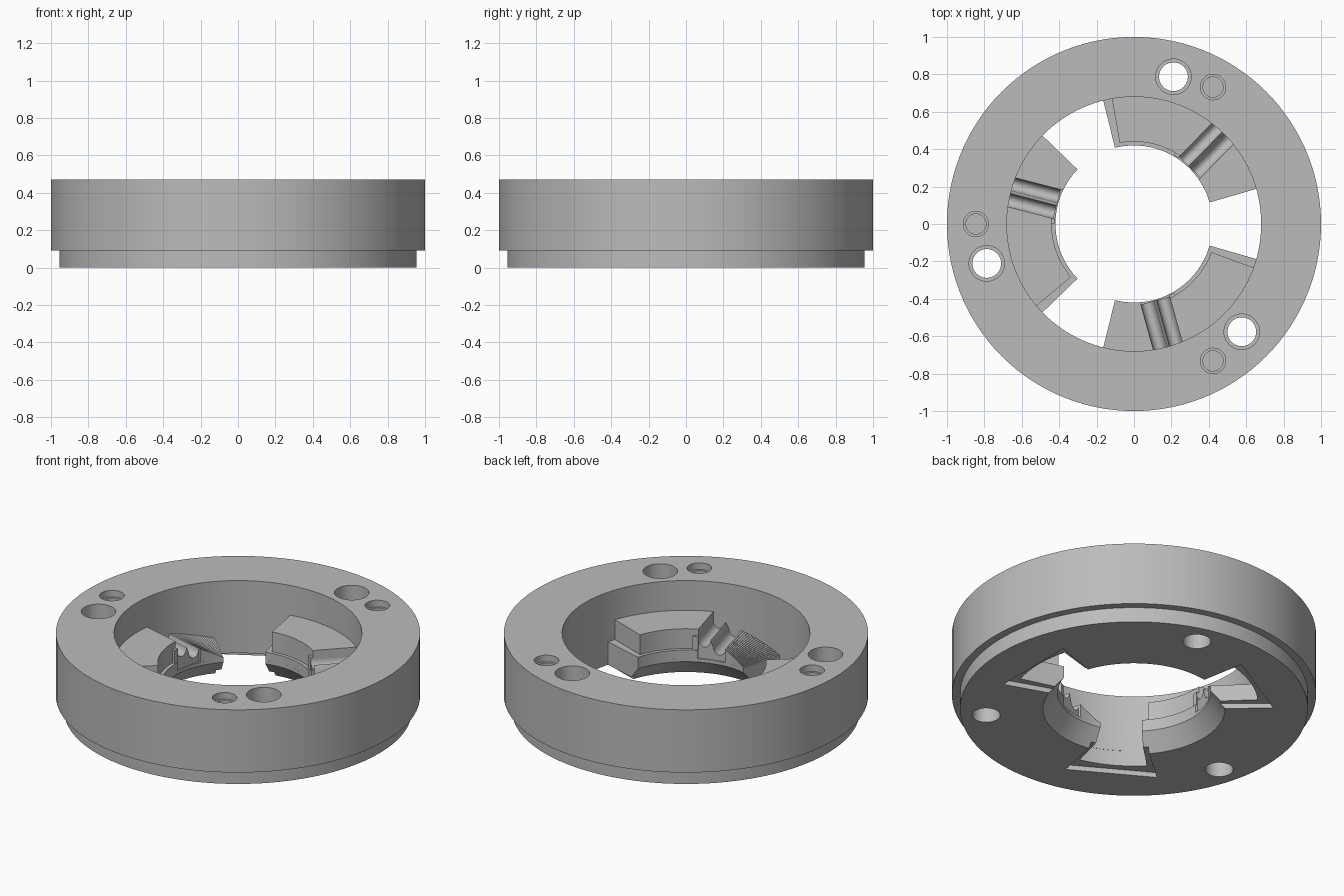
import bpy, bmesh
from math import sin, cos, asin, pi, radians, degrees

if "Cube" in bpy.data.objects:
    bpy.data.objects.remove(bpy.data.objects["Cube"])

grey = bpy.data.materials.new("satin grey")
grey.use_nodes = True
grey.diffuse_color = (0.5, 0.5, 0.5, 1)
grey.node_tree.nodes["Principled BSDF"].inputs["Base Color"].default_value = (0.5, 0.5, 0.5, 1)


def finish(name, bm):
    bmesh.ops.recalc_face_normals(bm, faces=bm.faces)
    mesh = bpy.data.meshes.new(name)
    bm.to_mesh(mesh)
    bm.free()
    mesh.materials.append(grey)
    obj = bpy.data.objects.new(name, mesh)
    bpy.context.collection.objects.link(obj)
    return obj


def smooth(obj):
    bpy.ops.object.select_all(action='DESELECT')
    obj.select_set(True)
    bpy.context.view_layer.objects.active = obj
    bpy.ops.object.shade_smooth_by_angle(angle=radians(30))


def lathe(name, profile, n=120):
    """Closed ring made by turning a closed (radius, height) profile."""
    bm = bmesh.new()
    rows = [[bm.verts.new((r * cos(2 * pi * i / n), r * sin(2 * pi * i / n), z))
             for r, z in profile] for i in range(n)]
    for i in range(n):
        a, b = rows[i], rows[(i + 1) % n]
        for j in range(len(profile)):
            k = (j + 1) % len(profile)
            bm.faces.new((a[j], b[j], b[k], a[k]))
    return finish(name, bm)


def add_sector(bm, r0, r1, start, end, z0, z1, steps):
    """Ring sector; start and end are (inner, outer) angles in degrees."""
    rows = []
    for i in range(steps + 1):
        t = i / steps
        ai, ao = (radians(start[k] + (end[k] - start[k]) * t) for k in (0, 1))
        rows.append([bm.verts.new((r * cos(a), r * sin(a), z)) for r, a, z in
                     ((r0, ai, z0), (r1, ao, z0), (r1, ao, z1), (r0, ai, z1))])
    for a, b in zip(rows, rows[1:]):
        for j in range(4):
            k = (j + 1) % 4
            bm.faces.new((a[j], b[j], b[k], a[k]))
    bm.faces.new(rows[0])
    bm.faces.new(rows[-1])


def sector(name, *args):
    bm = bmesh.new()
    add_sector(bm, *args)
    return finish(name, bm)


def cylinder(name, r, dist, angle, z0, z1):
    a = radians(angle)
    bm = bmesh.new()
    bmesh.ops.create_cone(bm, cap_ends=True, segments=40, radius1=r, radius2=r, depth=z1 - z0)
    bmesh.ops.translate(bm, vec=(dist * cos(a), dist * sin(a), (z0 + z1) / 2), verts=bm.verts)
    return finish(name, bm)


def cut(target, cutter):
    mod = target.modifiers.new("cut", 'BOOLEAN')
    mod.operation = 'DIFFERENCE'
    mod.solver = 'EXACT'
    mod.object = cutter
    bpy.context.view_layer.objects.active = target
    bpy.ops.object.modifier_apply(modifier=mod.name)
    bpy.data.objects.remove(cutter)


WALL, LIP, BLOCK = 0.68, 0.42, 0.44
FLANGE_Z, LEDGE_Z, TOP_Z = 0.12, 0.17, 0.29
HALF = 0.08  # half width of the locking groove

# Main ring with stepped foot and inner flange
body = lathe("mount_ring", [
    (0.955, 0), (0.955, 0.09), (1, 0.09), (1, 0.47), (WALL, 0.47),
    (WALL, FLANGE_Z), (LIP, FLANGE_Z), (LIP, 0.1), (0.5, 0)])

for turn in (0, 120, 240):
    # Bayonet gaps and the shallow recess under each
    lo, hi = (turn - 16,) * 2, (turn + 16,) * 2
    cut(body, sector("gap_cutter", 0.3, WALL + 0.001, lo, hi, -0.1, FLANGE_Z + 0.004, 12))
    lo, hi = (turn - 19.5,) * 2, (turn + 19.5,) * 2
    cut(body, sector("recess_cutter", 0.3, 0.765, lo, hi, -0.1, 0.03, 1))
    # Counterbored through holes and blind screw holes
    cut(body, cylinder("through_cutter", 0.077, 0.815, turn + 75, -0.1, 0.6))
    cut(body, cylinder("bore_cutter", 0.095, 0.815, turn + 75, 0.12, 0.6))
    cut(body, cylinder("screw_cutter", 0.054, 0.845, turn + 60 + 0, 0.2, 0.6))
    cut(body, cylinder("screw_bore_cutter", 0.068, 0.845, turn + 60, 0.43, 0.6))
smooth(body)


def groove_bed(name, angle):
    """Radial bar with two rounded troughs in its top."""
    pts = [(-HALF, 0.1)]
    for centre, rim in ((-0.044, 0.2), (0.044, 0.235)):
        for i in range(11):
            t = pi * i / 10
            pts.append((centre - 0.036 * cos(t), rim - 0.045 * sin(t)))
    pts.append((HALF, 0.1))
    c, s = cos(radians(angle)), sin(radians(angle))
    bm = bmesh.new()
    ends = [[bm.verts.new((x * c - u * s, x * s + u * c, z)) for u, z in pts]
            for x in (0.425, 0.69)]
    for j in range(len(pts)):
        k = (j + 1) % len(pts)
        bm.faces.new((ends[0][j], ends[0][k], ends[1][k], ends[1][j]))
    for end in ends:
        bm.faces.new(end)
    return finish(name, bm)


# Bayonet tabs
OUT = WALL + 0.004
for n, mid in enumerate((60, 180, 300), 1):
    first, last, groove = mid - 44, mid + 44, mid - 14.5

    def beside(r, side):
        return groove + side * degrees(asin(HALF / r))

    # Ledge plate under the raised block
    smooth(sector(f"tab_ledge_{n}", LIP, OUT, (beside(LIP, 1), beside(OUT, 1)),
                  (last, last), FLANGE_Z, LEDGE_Z, 20))
    # Raised block
    smooth(sector(f"tab_block_{n}", BLOCK, OUT, (beside(BLOCK, 1), beside(OUT, 1)),
                  (last - 4, last - 4), LEDGE_Z, TOP_Z, 20))
    # Small stop post on the inner face of the block
    sector(f"stop_post_{n}", 0.425, BLOCK, (mid - 4, mid - 4), (mid, mid), LEDGE_Z, 0.25, 2)
    # Locking groove
    smooth(groove_bed(f"tab_groove_{n}", groove))
    # Finely stepped lead-in ramp
    bm = bmesh.new()
    steps = 20
    ends = (beside(LIP, -1), beside(OUT, -1))
    for i in range(steps):
        a, b = ([first + (e - first) * t / steps for e in ends] for t in (i, i + 1))
        add_sector(bm, LIP, OUT, a, b, FLANGE_Z, 0.13 + 0.07 * i / (steps - 1), 1)
    finish(f"tab_ramp_{n}", bm)
